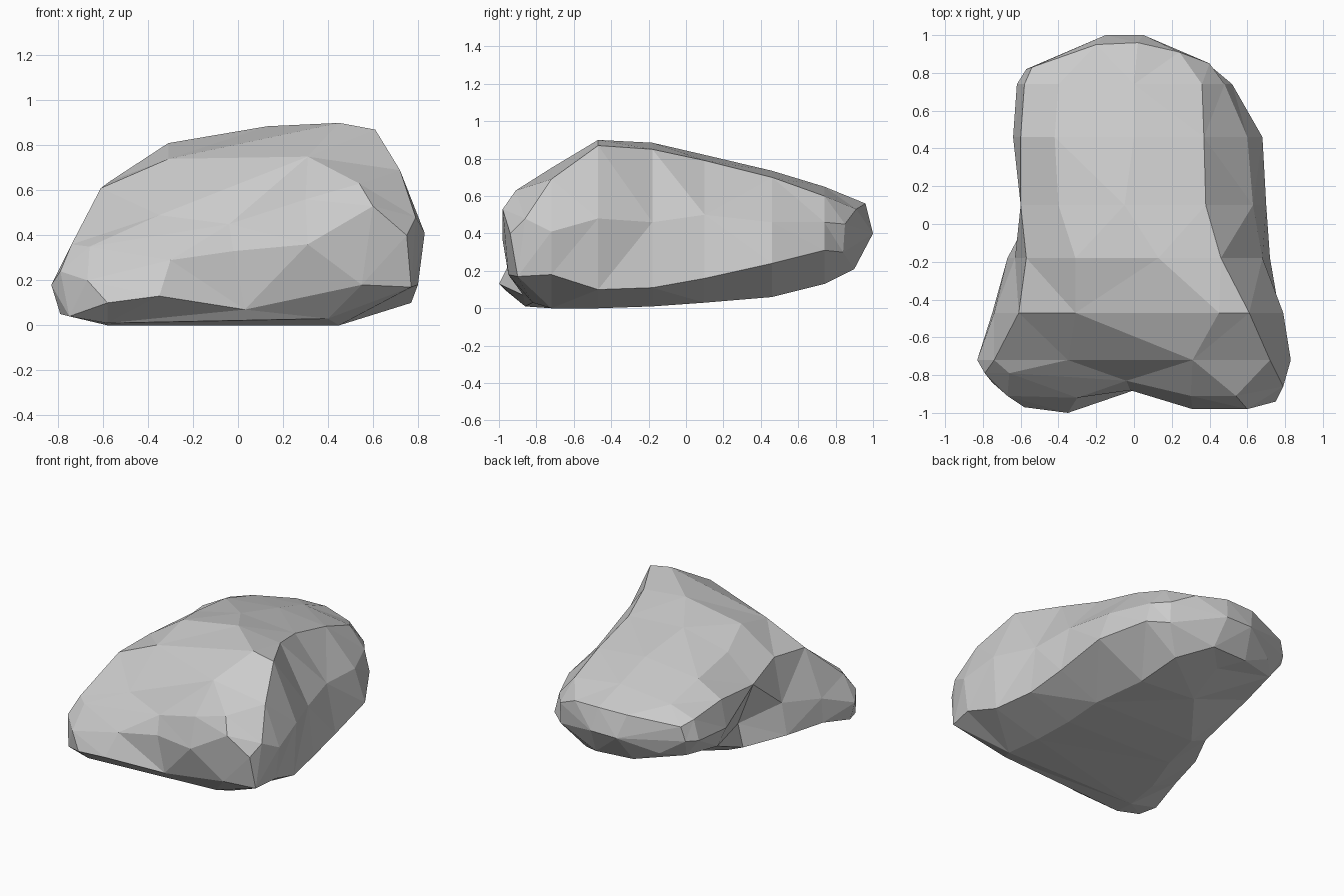
import bpy, bmesh

# Body cross-sections along y: ten (x, z) points each, clockwise from bottom left
sections = {
    -0.72: [(-.58, 0), (-.79, .05), (-.83, .18), (-.74, .36), (-.35, .49),
            (.31, .75), (.72, .69), (.83, .41), (.80, .18), (.45, 0)],
    -0.47: [(-.55, .01), (-.75, .11), (-.74, .28), (-.61, .61), (-.31, .74),
            (.45, .90), (.61, .87), (.79, .48), (.77, .10), (.42, 0)],
    -0.18: [(-.45, .02), (-.67, .11), (-.63, .33), (-.57, .64), (-.31, .81),
            (.13, .885), (.46, .85), (.68, .46), (.72, .11), (.40, .01)],
    0.10: [(-.40, .04), (-.52, .09), (-.48, .25), (-.60, .56), (-.40, .74),
           (-.05, .82), (.38, .79), (.63, .50), (.70, .16), (.40, .03)],
    0.46: [(-.12, .09), (-.57, .25), (-.64, .40), (-.60, .59), (-.42, .69),
           (0, .735), (.37, .70), (.60, .46), (.68, .24), (.32, .06)],
    0.74: [(-.08, .18), (-.52, .28), (-.62, .41), (-.58, .55), (-.40, .61),
           (0, .65), (.36, .60), (.48, .46), (.52, .31), (.27, .13)],
}

# Front face: inner ring with a foot on the left and a bulge on the right, then its rim
front_inner = [(-.35, -1.0, .13), (-.58, -.97, .10), (-.67, -.91, .20),
               (-.30, -.92, .29), (-.02, -.88, .33), (.31, -.98, .36),
               (.60, -.98, .53), (.75, -.94, .40), (.55, -.95, .18), (.03, -.87, .07)]
front_rim = [(-.58, -.86, .01), (-.75, -.84, .04), (-.79, -.79, .24),
             (-.66, -.79, .35), (-.04, -.83, .45), (.30, -.91, .56),
             (.54, -.91, .63), (.79, -.86, .48), (.77, -.90, .17), (.40, -.82, .03)]
# Back rim
back_rim = [(-.20, .88, .22), (-.40, .87, .31), (-.57, .82, .42), (-.54, .83, .52),
            (-.20, .95, .56), (.02, .96, .56), (.24, .91, .53), (.40, .85, .45),
            (.40, .84, .30), (.08, .90, .21)]

rings = [front_inner, front_rim]
rings += [[(x, y, z) for x, z in pts] for y, pts in sections.items()]
rings.append(back_rim)

# Loft the rings into a faceted boulder
bm = bmesh.new()
loops = [[bm.verts.new(p) for p in ring] for ring in rings]
n = len(front_rim)
for a, b in zip(loops, loops[1:]):
    for i in range(n):
        j = (i + 1) % n
        bm.faces.new((a[i], a[j], b[j], b[i]))

# Front: strip of faces across the face, folded at the notch
f = loops[0]
for quad in ((0, 1, 2, 3), (0, 3, 4, 9), (9, 4, 5, 8), (8, 5, 6, 7)):
    bm.faces.new([f[i] for i in quad])

# Back: faces gathered to a short blunt ridge
e = loops[-1]
left, right = bm.verts.new((-.15, 1.0, .40)), bm.verts.new((.05, 1.0, .40))
for i in range(4):
    bm.faces.new((e[i], e[i + 1], left))
    bm.faces.new((e[i + 5], e[i + 6], right))
bm.faces.new((e[4], e[5], right, left))
bm.faces.new((e[9], e[0], left, right))

bmesh.ops.recalc_face_normals(bm, faces=bm.faces)
bmesh.ops.triangulate(bm, faces=bm.faces, quad_method='SHORT_EDGE')

mesh = bpy.data.meshes.new("boulder")
bm.to_mesh(mesh)
bm.free()
boulder = bpy.data.objects.new("boulder", mesh)
bpy.context.collection.objects.link(boulder)
